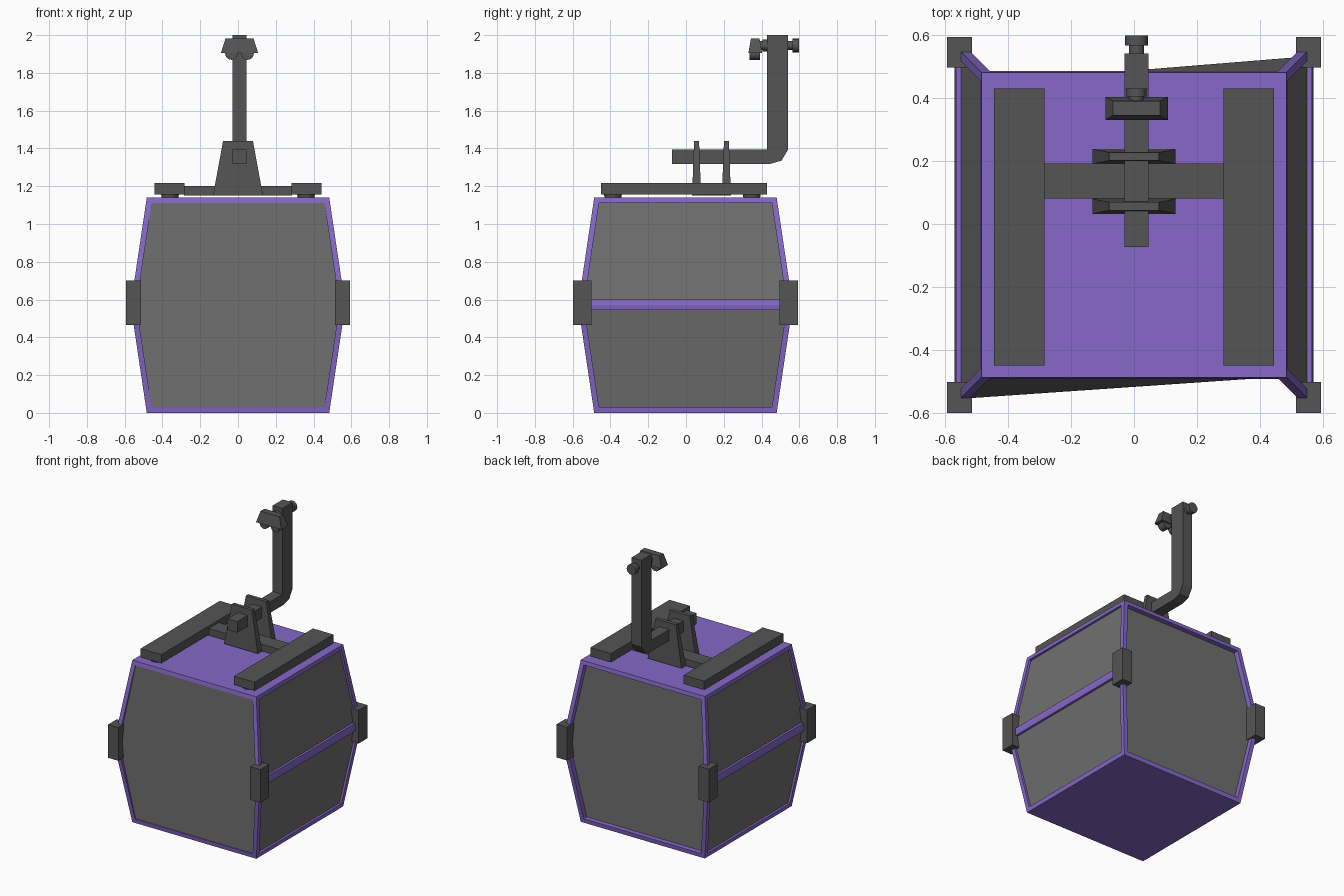
import bpy, bmesh, math
from mathutils import Matrix, Vector

if "Cube" in bpy.data.objects:
    bpy.data.objects.remove(bpy.data.objects["Cube"])


def material(name, rgb):
    m = bpy.data.materials.new(name)
    m.diffuse_color = (*rgb, 1)
    m.use_nodes = True
    m.node_tree.nodes["Principled BSDF"].inputs["Base Color"].default_value = m.diffuse_color
    return m


PURPLE = material("purple_paint", (0.24, 0.14, 0.58))
GREY = material("dark_grey", (0.09, 0.09, 0.09))
GLASS = material("panel_grey", (0.16, 0.16, 0.16))


def finish(name, bm, mat=GREY, fix_normals=True):
    if fix_normals:
        bmesh.ops.recalc_face_normals(bm, faces=bm.faces[:])
    me = bpy.data.meshes.new(name)
    bm.to_mesh(me)
    bm.free()
    me.materials.append(mat)
    ob = bpy.data.objects.new(name, me)
    bpy.context.collection.objects.link(ob)
    return ob


def frustum(name, x0, x1, y0, y1, z0, z1, dx=0, dy=0):
    """Box whose top is pulled in by dx, dy on each side."""
    bm = bmesh.new()
    low = [bm.verts.new(p) for p in ((x0, y0, z0), (x1, y0, z0), (x1, y1, z0), (x0, y1, z0))]
    top = [bm.verts.new(p) for p in ((x0 + dx, y0 + dy, z1), (x1 - dx, y0 + dy, z1),
                                     (x1 - dx, y1 - dy, z1), (x0 + dx, y1 - dy, z1))]
    bm.faces.new(low[::-1])
    bm.faces.new(top)
    for i in range(4):
        j = (i + 1) % 4
        bm.faces.new((low[i], low[j], top[j], top[i]))
    return finish(name, bm)


def cylinder(name, r0, r1, depth, loc, along_y=False):
    bm = bmesh.new()
    mat = Matrix.Translation(loc)
    if along_y:
        mat = mat @ Matrix.Rotation(math.radians(90), 4, 'X')
    bmesh.ops.create_cone(bm, cap_ends=True, segments=16, radius1=r0, radius2=r1,
                          depth=depth, matrix=mat)
    ob = finish(name, bm)
    bpy.context.view_layer.objects.active = ob
    ob.select_set(True)
    bpy.ops.object.shade_smooth_by_angle(angle=math.radians(35))
    ob.select_set(False)
    return ob


# Cabin: folded walls, each with a purple rim around recessed panels
H, M = 1.14, 0.57
RIM = 0.03
SHIFT = Vector((0, -0.003, 0))


def half_width(z):
    return 0.483 + 0.085 * (1 - abs(z - M) / M)


# Loops of (side, outer z, inner z)
full = [(-1, H, 1.112), (-1, M, M), (-1, 0, 0.03), (1, 0, 0.03), (1, M, M), (1, H, 1.112)]
upper = [(-1, H, 1.112), (-1, M, 0.60), (1, M, 0.60), (1, H, 1.112)]
lower = [(-1, M, 0.545), (-1, 0, 0.03), (1, 0, 0.03), (1, M, 0.545)]

# Wall name, openings, recess at the ends, recess at the middle
walls = (("front", [full], 0.006, 0.018), ("right", [upper, lower], 0.016, 0.016),
         ("back", [full], 0.035, 0.035), ("left", [upper, lower], 0.016, 0.016))
frame = bmesh.new()
for k, (wall, loops, d_end, d_mid) in enumerate(walls):
    rot = Matrix.Rotation(k * math.pi / 2, 3, 'Z')
    panel = bmesh.new()
    for loop in loops:
        outer, inner, deep = [], [], []
        for s, zo, zi in loop:
            wo, wi = half_width(zo), half_width(zi)
            d = d_mid if zo == M else d_end
            outer.append(rot @ Vector((s * wo, -wo, zo)) + SHIFT)
            inner.append(rot @ Vector((s * (wi - RIM), -wi, zi)) + SHIFT)
            deep.append(rot @ Vector((s * (wi - RIM), -wi + d, zi)) + SHIFT)
        n = len(loop)
        for a, b in ((outer, inner), (inner, deep)):
            for i in range(n):
                j = (i + 1) % n
                frame.faces.new([frame.verts.new(p) for p in (a[i], a[j], b[j], b[i])])
        panel.faces.new([panel.verts.new(p) for p in deep])
    finish(wall + "_panel", panel, GLASS, False)

# Floor and roof
c = half_width(0)
square = [(-c, -c), (c, -c), (c, c), (-c, c)]
frame.faces.new([frame.verts.new(Vector((x, y, H)) + SHIFT) for x, y in square])
frame.faces.new([frame.verts.new(Vector((x, y, 0)) + SHIFT) for x, y in square[::-1]])
bmesh.ops.remove_doubles(frame, verts=frame.verts[:], dist=0.0005)
finish("cabin_frame", frame, PURPLE, False)

# Corner bumpers, roof rails and rail feet
for sx, side in ((-1, "left"), (1, "right")):
    for sy, end in ((-1, "front"), (1, "back")):
        x0, x1 = sorted((sx * 0.513, sx * 0.593))
        y0, y1 = (0.495, 0.592) if sy > 0 else (-0.598, -0.501)
        frustum(f"{end}_{side}_bumper", x0, x1, y0, y1, 0.466, 0.70)
        cylinder(f"{end}_{side}_rail_foot", 0.044, 0.048, 0.02,
                 (sx * 0.36, 0.348 if sy > 0 else -0.387, 1.148))
    x0, x1 = sorted((sx * 0.283, sx * 0.443))
    frustum(f"{side}_roof_rail", x0, x1, -0.449, 0.430, 1.157, 1.218)

# Cross beam and the two tapered hanger brackets
frustum("cross_beam", -0.285, 0.285, 0.08, 0.191, 1.152, 1.20)
frustum("front_bracket", -0.132, 0.132, 0.032, 0.080, 1.152, 1.44, 0.053, 0.011)
frustum("back_bracket", -0.132, 0.132, 0.190, 0.238, 1.152, 1.44, 0.053, 0.011)

# Hanger arm: bent side profile extruded across
CX = 0.008
profile = [(-0.073, 1.317), (0.44, 1.317), (0.505, 1.335), (0.54, 1.393),
           (0.54, 2.0), (0.428, 2.0), (0.428, 1.395), (-0.073, 1.395)]
arm = bmesh.new()
face = arm.faces.new([arm.verts.new((CX - 0.038, y, z)) for y, z in profile])
ext = bmesh.ops.extrude_face_region(arm, geom=[face], use_keep_orig=True)
bmesh.ops.translate(arm, vec=(0.076, 0, 0),
                    verts=[g for g in ext["geom"] if isinstance(g, bmesh.types.BMVert)])
finish("hanger_arm", arm)

# Cable grip with rollers, pin and end cap
frustum("grip_block", CX - 0.099, CX + 0.099, 0.33, 0.403, 1.904, 1.983, 0.025, 0.014)
for sx, side in ((-1, "left"), (1, "right")):
    cylinder(f"{side}_grip_roller", 0.033, 0.033, 0.055,
             (CX + sx * 0.043, 0.365, 1.902), True)
cylinder("grip_pin", 0.024, 0.024, 0.20, (CX, 0.47, 1.945), True)
cylinder("grip_collar", 0.031, 0.031, 0.025, (CX, 0.417, 1.945), True)
cylinder("pin_cap", 0.036, 0.036, 0.032, (CX, 0.581, 1.945), True)
